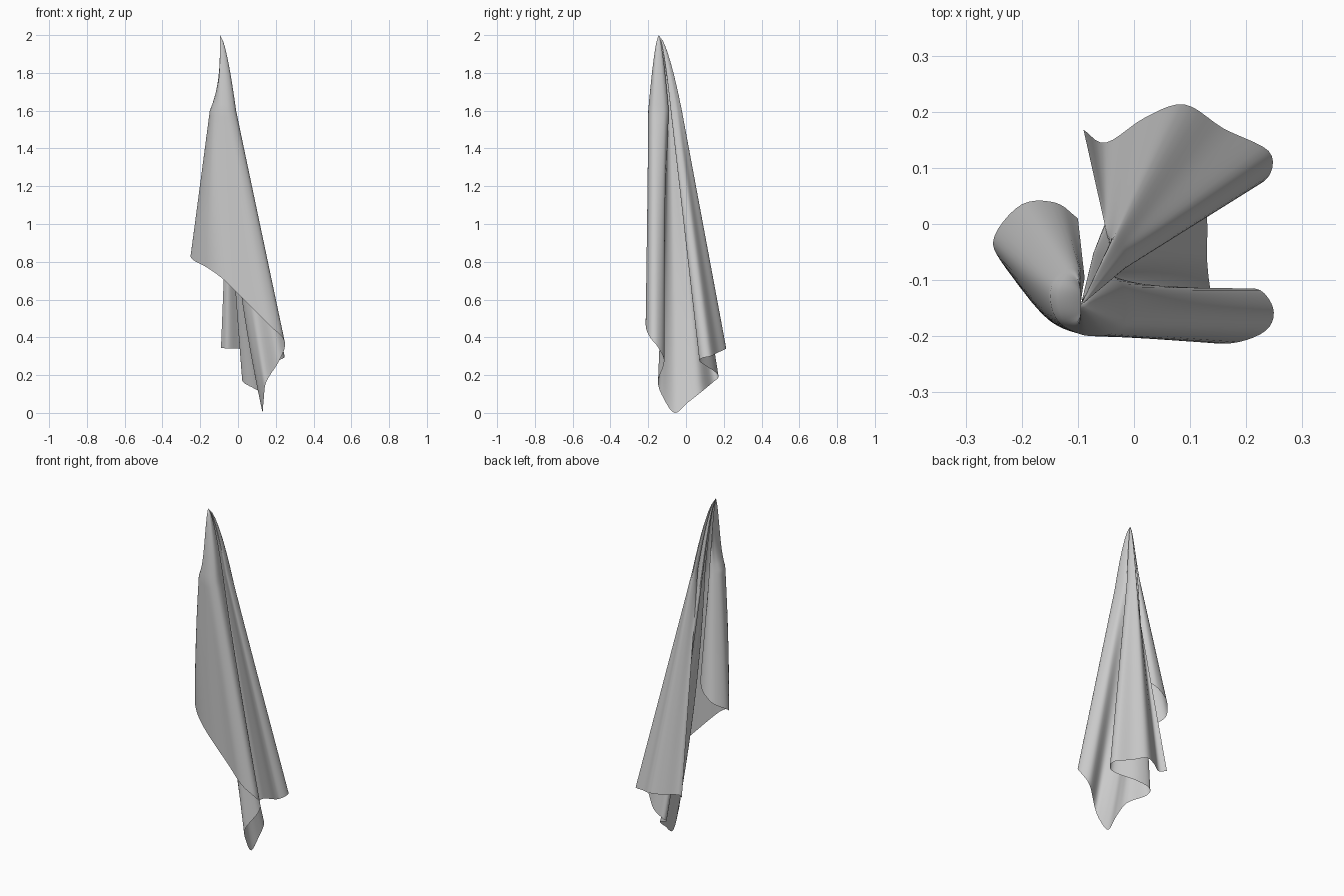
import bpy
import math
from mathutils import Vector

if "Cube" in bpy.data.objects:
    bpy.data.objects.remove(bpy.data.objects["Cube"])

# Hem of the hanging cloth, followed from the left free edge to the back free edge
HEM = [Vector(p) for p in (
    (-0.10, 0.01, 0.97), (-0.14, 0.038, 0.93), (-0.20, 0.035, 0.88), (-0.248, -0.02, 0.84),
    (-0.238, -0.065, 0.81), (-0.165, -0.148, 0.77), (-0.07, -0.195, 0.70), (0.08, -0.205, 0.55),
    (0.17, -0.213, 0.46), (0.235, -0.19, 0.40), (0.248, -0.15, 0.35), (0.215, -0.115, 0.27),
    (0.15, -0.148, 0.165), (0.137, -0.12, 0.08), (0.13, -0.06, 0.0), (0.13, 0.01, 0.055),
    (0.115, 0.08, 0.11), (0.03, 0.14, 0.16), (0.035, 0.172, 0.19), (0.11, 0.15, 0.22),
    (0.20, 0.075, 0.27), (0.24, 0.085, 0.29), (0.24, 0.13, 0.30), (0.16, 0.17, 0.32),
    (0.09, 0.213, 0.34), (0.02, 0.19, 0.34), (-0.05, 0.145, 0.34), (-0.09, 0.168, 0.345))]
# Matching section near the top, where the folds are gathered
NECK = [Vector((x / 1000, y / 1000, 1.6)) for x, y in (
    (-88, -96), (-100, -78), (-122, -82), (-146, -110), (-148, -143), (-134, -175),
    (-100, -195), (-70, -200), (-40, -196), (-16, -180), (-10, -150), (-18, -112),
    (-40, -92), (-60, -95), (-63, -88), (-63, -82), (-65, -73), (-72, -60), (-70, -50),
    (-50, -60), (-24, -80), (-13, -74), (-12, -50), (-20, -35), (-32, -22), (-40, -28),
    (-43, -40), (-40, -55))]
APEX = Vector((-0.095, -0.145, 2.0))
STEPS, TOP_ROWS, ROWS = 5, 12, 30


def spline(pts, steps):
    """Smooth curve through all the points."""
    ext = [2 * pts[0] - pts[1]] + pts + [2 * pts[-1] - pts[-2]]
    out = []
    for a, b, c, d in zip(ext, ext[1:], ext[2:], ext[3:]):
        for i in range(steps):
            t = i / steps
            out.append(0.5 * (2 * b + (c - a) * t + (2 * a - 5 * b + 4 * c - d) * t * t
                              + (3 * b - a - 3 * c + d) * t ** 3))
    return out + [pts[-1].copy()]


hem, neck = spline(HEM, STEPS), spline(NECK, STEPS)
low = min(p.z for p in hem)
n = len(hem)


def fall(i, r):
    """Point of column i at row r: apex to neck, then neck to hem."""
    g, h = neck[i], hem[i] - Vector((0, 0, low))
    if r <= TOP_ROWS:
        t = r / TOP_ROWS
        # the left lobe only opens lower down
        ex = 0.65 + 2.5 * min(1, max(0, (-0.085 - g.x) / 0.05))
        return Vector((APEX.x + (g.x - APEX.x) * t ** ex,
                       APEX.y + (g.y - APEX.y) * t ** 0.65,
                       APEX.z + (g.z - APEX.z) * t))
    t = (r - TOP_ROWS) / ROWS
    q = g.lerp(h, t)
    # the valley between the two right-hand folds sags inwards
    q.x -= 0.16 * t * (1 - t) * math.exp(-((i / STEPS - 14.5) / 2) ** 2)
    # the left lobe stays full on the way down
    q.y -= 0.05 * t * (1 - t) * math.exp(-((i / STEPS - 4.7) / 1) ** 2)
    return q


# Cloth sheet
verts, faces = [APEX], []
for r in range(1, TOP_ROWS + ROWS + 1):
    verts += [fall(i, r) for i in range(n)]
for i in range(n - 1):
    faces.append((0, 1 + i, 2 + i))
    for r in range(TOP_ROWS + ROWS - 1):
        a = 1 + r * n + i
        faces.append((a, a + n, a + n + 1, a + 1))

mesh = bpy.data.meshes.new("hanging_cloth")
mesh.from_pydata(verts, [], faces)
mesh.shade_smooth()
cloth = bpy.data.objects.new("hanging_cloth", mesh)
bpy.context.collection.objects.link(cloth)
